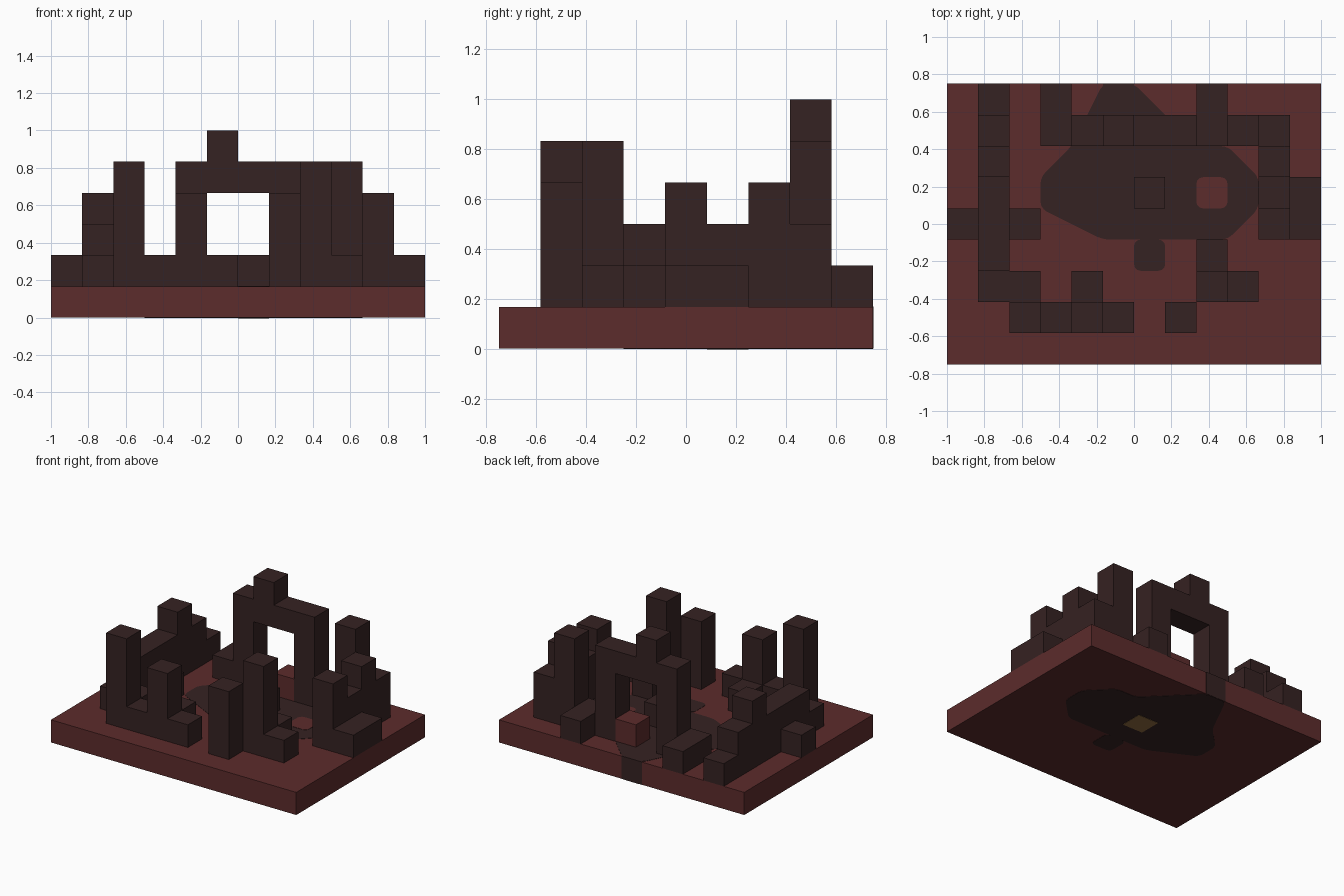
import bpy, bmesh
from mathutils import Matrix, Vector

default = bpy.data.objects.get("Cube")
if default:
    bpy.data.objects.remove(default, do_unlink=True)

CELL = 1 / 6          # everything sits on a square grid of cells
COLS, ROWS = 12, 9
PROUD = 0.002         # how far painted plates stand out


def material(name, rgb):
    mat = bpy.data.materials.new(name)
    mat.use_nodes = True
    colour = (*rgb, 1)
    mat.diffuse_color = colour
    mat.node_tree.nodes["Principled BSDF"].inputs["Base Color"].default_value = colour
    return mat


red_stone = material("red stone", (0.107, 0.025, 0.025))
dark_stone = material("dark stone", (0.036, 0.016, 0.016))
gold = material("dull gold", (0.28, 0.15, 0.05))


def place(col, row, level):
    """Grid corner to model position."""
    return Vector(((col - COLS / 2) * CELL, (row - ROWS / 2) * CELL, level * CELL))


def finish(name, bm, mat):
    bmesh.ops.recalc_face_normals(bm, faces=bm.faces)
    mesh = bpy.data.meshes.new(name)
    bm.to_mesh(mesh)
    bm.free()
    mesh.materials.append(mat)
    obj = bpy.data.objects.new(name, mesh)
    bpy.context.collection.objects.link(obj)
    return obj


def add_box(bm, low, high):
    size = high - low
    bmesh.ops.create_cube(bm, size=1, matrix=Matrix.Translation((low + high) / 2)
                          @ Matrix.Diagonal((*size, 1)))


def blocks(name, parts, mat=dark_stone):
    """Boxes given as column, row, columns wide, rows deep, top level, bottom level."""
    bm = bmesh.new()
    for col, row, wide, deep, top, *bottom in parts:
        base = bottom[0] if bottom else 1
        add_box(bm, place(col, row, base), place(col + wide, row + deep, top))
    return finish(name, bm, mat)


def patch(name, cells, bottom, top, mat, rounding=0.035):
    """Flat patch of joined cells with rounded corners."""
    bm = bmesh.new()
    for col, row in cells:
        corners = [(col, row), (col + 1, row), (col + 1, row + 1), (col, row + 1)]
        bm.faces.new([bm.verts.new(place(c, r, 0)) for c, r in corners])
    bmesh.ops.remove_doubles(bm, verts=bm.verts, dist=0.001)
    if len(bm.faces) > 1:
        bmesh.ops.dissolve_faces(bm, faces=bm.faces, use_verts=True)
    bmesh.ops.dissolve_limit(bm, angle_limit=0.01, verts=bm.verts, edges=bm.edges)
    if rounding:
        bmesh.ops.bevel(bm, geom=bm.verts[:], offset=rounding, segments=3,
                        profile=0.5, affect='VERTICES')
    for v in bm.verts:
        v.co.z = bottom
    grown = bmesh.ops.extrude_face_region(bm, geom=bm.faces[:])
    for item in grown["geom"]:
        if isinstance(item, bmesh.types.BMVert):
            item.co.z = top
    return finish(name, bm, mat)


# Ground slab
blocks("ground_slab", [(0, 0, COLS, ROWS, 1, 0)], red_stone)

# Dark path running through the slab
path_cells = [(5, 8), (5, 7), (4, 6), (5, 6), (3, 5), (4, 5), (5, 5), (5, 4),
              (6, 5), (7, 5), (7, 4), (8, 4), (8, 5), (8, 6), (9, 5)]
patch("path", path_cells, -PROUD, CELL + PROUD, dark_stone)
patch("path_spot", [(6, 3)], -PROUD, CELL + PROUD, dark_stone)
patch("path_island", [(8, 5)], CELL, CELL + 2 * PROUD, red_stone)
patch("gold_underside", [(6, 5)], -2 * PROUD, 0, gold, rounding=0)

# Path end showing on the back edge of the slab
entrance = bmesh.new()
add_box(entrance, place(5, 8, 0), place(6, 9, 1) + Vector((0, PROUD, PROUD)))
finish("path_entrance", entrance, dark_stone)

# Rear gateway with its raised block and step
blocks("gateway", [(4, 7, 1, 1, 5), (7, 7, 1, 1, 5), (4, 7, 4, 1, 5, 4),
                   (5, 7, 1, 1, 6, 5)])
blocks("gateway_step", [(6, 7, 1, 1, 2)], red_stone)
blocks("gateway_buttress_right", [(3, 7, 1, 2, 2)])
blocks("gateway_buttress_left", [(8, 7, 1, 2, 2)])

# Altar block in the middle
blocks("altar", [(6, 5, 1, 1, 2)])

# Stepped wall on the right side
blocks("right_wall", [(1, 2, 1, 1, 2), (1, 3, 1, 3, 3), (1, 6, 1, 1, 4),
                      (1, 7, 1, 1, 3), (1, 8, 1, 1, 2)])
blocks("right_wall_buttresses", [(0, 4, 1, 1, 2), (2, 4, 1, 1, 2)])

# Broken front wall
blocks("front_wall_low", [(2, 2, 1, 1, 2), (3, 1, 1, 1, 2), (4, 2, 1, 1, 2), (5, 1, 1, 1, 2)])
blocks("front_wall_towers", [(2, 1, 1, 1, 5), (4, 1, 1, 1, 4), (7, 1, 1, 1, 4)])
blocks("front_left_tower", [(8, 2, 1, 1, 5), (8, 3, 1, 1, 2), (9, 2, 1, 1, 2)])

# Broken wall on the left side
blocks("left_wall", [(10, 4, 1, 1, 4), (10, 5, 1, 1, 3), (10, 6, 1, 1, 4), (10, 7, 1, 1, 3)])
blocks("left_wall_buttress", [(11, 4, 1, 2, 2)])
blocks("back_left_tower", [(9, 7, 1, 1, 5)])
